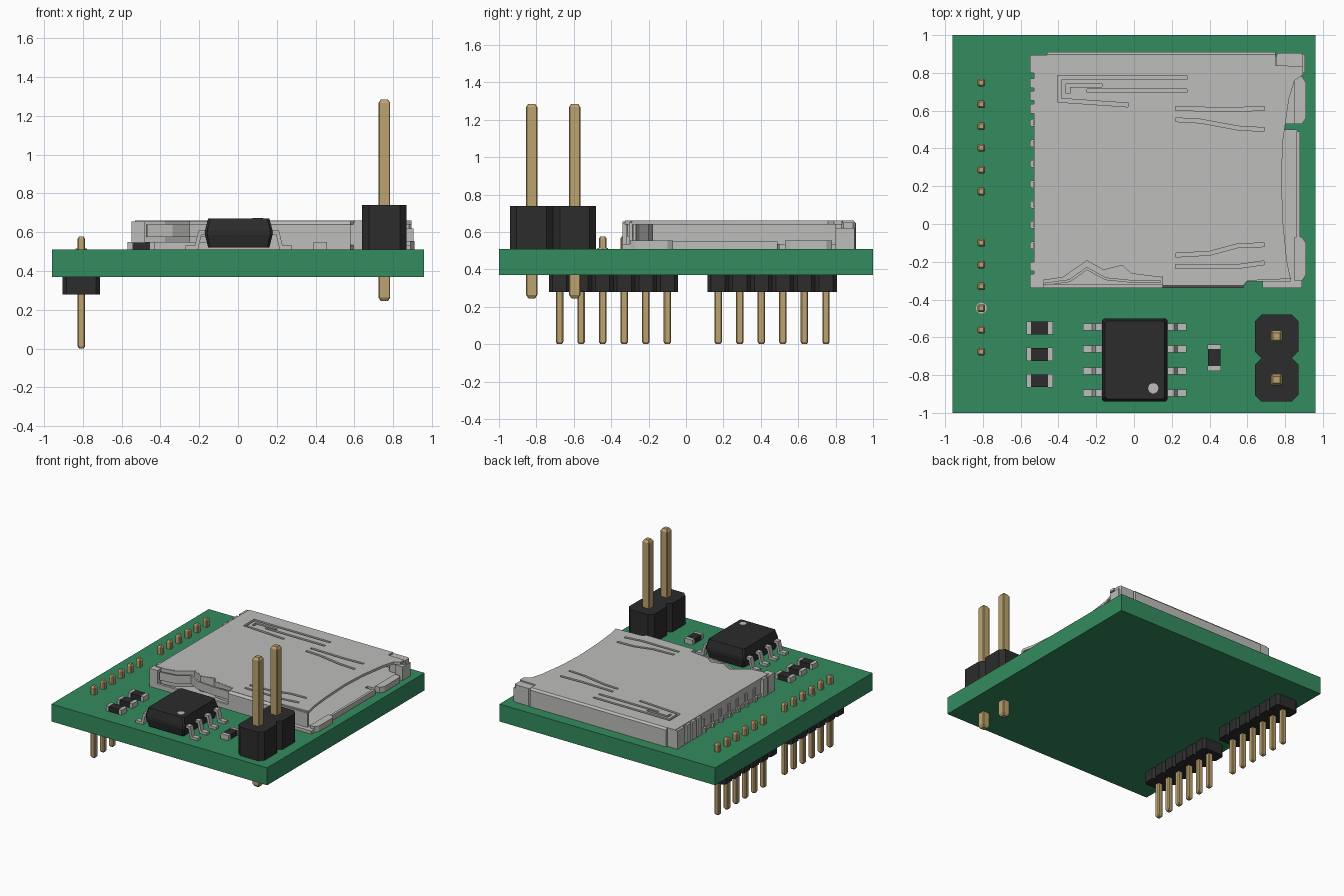
import bpy, bmesh, math
from mathutils import Vector

cube = bpy.data.objects.get("Cube")
if cube:
    bpy.data.objects.remove(cube, do_unlink=True)


def material(name, rgb):
    m = bpy.data.materials.new(name)
    m.use_nodes = True
    m.diffuse_color = (*rgb, 1)
    m.node_tree.nodes["Principled BSDF"].inputs["Base Color"].default_value = (*rgb, 1)
    return m


GREEN = material("board green", (0.033, 0.26, 0.112))
METAL = material("light metal", (0.51, 0.515, 0.50))
BLACK = material("black plastic", (0.025, 0.025, 0.025))
GOLD = material("pin gold", (0.51, 0.37, 0.16))


def finish(name, bm, mat):
    bmesh.ops.recalc_face_normals(bm, faces=bm.faces)
    me = bpy.data.meshes.new(name)
    bm.to_mesh(me)
    bm.free()
    ob = bpy.data.objects.new(name, me)
    bpy.context.collection.objects.link(ob)
    me.materials.append(mat)
    return ob


def loft(bm, rings):
    """Skin a stack of equal-length rings and cap both ends."""
    rows = [[bm.verts.new(p) for p in r] for r in rings]
    n = len(rows[0])
    for a, b in zip(rows, rows[1:]):
        for i in range(n):
            bm.faces.new((a[i], a[(i + 1) % n], b[(i + 1) % n], b[i]))
    bm.faces.new(rows[0][::-1])
    bm.faces.new(rows[-1])


PLACE = {"z": lambda a, b, h: (a, b, h), "y": lambda a, b, h: (a, h, b),
         "x": lambda a, b, h: (h, a, b)}


def add_prism(bm, pts, lo, hi, axis="z"):
    loft(bm, [[PLACE[axis](a, b, h) for a, b in pts] for h in (lo, hi)])


def prism(name, pts, lo, hi, mat, axis="z"):
    bm = bmesh.new()
    add_prism(bm, pts, lo, hi, axis)
    return finish(name, bm, mat)


def rect(x0, x1, y0, y1):
    return [(x0, y0), (x1, y0), (x1, y1), (x0, y1)]


def box(name, x0, x1, y0, y1, z0, z1, mat):
    return prism(name, rect(x0, x1, y0, y1), z0, z1, mat)


def cut_rect(cx, cy, hx, hy, c):
    """Rectangle with chamfered corners."""
    q = [(hx, -hy + c), (hx, hy - c), (hx - c, hy), (-hx + c, hy),
         (-hx, hy - c), (-hx, -hy + c), (-hx + c, -hy), (hx - c, -hy)]
    return [(cx + x, cy + y) for x, y in q]


def ribbon(path, w):
    """Outline of a mitred strip of width w along an open path."""
    p = [Vector(q) for q in path]
    left, right = [], []
    for i, q in enumerate(p):
        d0 = (q - p[i - 1]).normalized() if i else (p[1] - q).normalized()
        d1 = (p[i + 1] - q).normalized() if i < len(p) - 1 else d0
        n0, n1 = Vector((-d0.y, d0.x)), Vector((-d1.y, d1.x))
        m = (n0 + n1).normalized()
        m *= w / 2 / max(m.dot(n0), 0.4)
        left.append(tuple(q + m))
        right.append(tuple(q - m))
    return left + right[::-1]


# Circuit board
box("circuit_board", -0.96, 0.96, -1, 1, 0.37, 0.51, GREEN)


# Pin headers: scalloped plastic strip plus pins with tapered ends
def header(name, x, ys, half, pitch, chamfer, z0, z1):
    side = []
    for y in sorted(ys):
        h = pitch / 2
        side += [(half - chamfer, y - h), (half, y - h + chamfer),
                 (half, y + h - chamfer)]
    side.append((half - chamfer, max(ys) + pitch / 2))
    pts = [(x + a, b) for a, b in side] + [(x - a, b) for a, b in reversed(side)]
    prism(name, pts, z0, z1, BLACK)


def pins(name, x, ys, half, corner, z0, z1, tip):
    bm = bmesh.new()
    for y in ys:
        rings = []
        for z, s in ((z0, 0.6), (z0 + tip, 1), (z1 - tip, 1), (z1, 0.6)):
            rings.append([(a, b, z) for a, b in
                          cut_rect(x, y, half * s, half * s, corner * s)])
        loft(bm, rings)
    finish(name, bm, GOLD)


for label, start in (("rear", 0.172), ("front", -0.676)):
    ys = [start + 0.1153 * i for i in range(6)]
    header(label + "_lower_header", -0.808, ys, 0.097, 0.1153, 0.02, 0.28, 0.37)
    pins(label + "_lower_pins", -0.808, ys, 0.02, 0.006, 0.0, 0.577, 0.012)
prism("marked_pad", [(-0.808 + 0.029 * math.cos(i * math.pi / 8),
                      -0.445 + 0.029 * math.sin(i * math.pi / 8)) for i in range(16)],
      0.51, 0.515, METAL)
tall = [-0.825, -0.595]
header("upper_header", 0.755, tall, 0.115, 0.23, 0.035, 0.51, 0.74)
pins("upper_pins", 0.755, tall, 0.03, 0.004, 0.245, 1.285, 0.018)

# Memory chip with bent leads and an orientation dot
bm = bmesh.new()
loft(bm, [[(x, y, z) for x, y in cut_rect(0.004, -0.72, hx, hy, 0.012)]
          for z, hx, hy in ((0.522, 0.158, 0.207), (0.585, 0.174, 0.221),
                            (0.61, 0.174, 0.221), (0.67, 0.158, 0.207))])
finish("chip_body", bm, BLACK)
bm = bmesh.new()
for s in (-1, 1):
    lead = [(0.004 + s * x, z) for x, z in
            ((0.15, 0.598), (0.2, 0.598), (0.218, 0.522), (0.275, 0.522))]
    for i in range(4):
        y = -0.545 - 0.1163 * i
        add_prism(bm, ribbon(lead, 0.02), y - 0.019, y + 0.019, "y")
finish("chip_leads", bm, METAL)
prism("chip_dot", [(0.102 + 0.027 * math.cos(i * math.pi / 10),
                    -0.87 + 0.027 * math.sin(i * math.pi / 10)) for i in range(20)],
      0.668, 0.673, METAL)


# Small surface resistors: metal end caps around a black middle
def resistor(name, cx, cy, upright):
    for part, a0, a1, w, h, mat in (
            ("cap_a", -0.07, -0.045, 0.035, 0.55, METAL),
            ("cap_b", 0.045, 0.07, 0.035, 0.55, METAL),
            ("middle", -0.045, 0.045, 0.034, 0.548, BLACK)):
        x, y = ((-w, w), (a0, a1)) if upright else ((a0, a1), (-w, w))
        box(name + "_" + part, cx + x[0], cx + x[1], cy + y[0], cy + y[1], 0.51, h, mat)


for i, y in enumerate((-0.55, -0.69, -0.83)):
    resistor("left_resistor_%d" % (i + 1), -0.5, y, False)
resistor("right_resistor", 0.425, -0.708, True)

# Card socket floor with front lip and side tabs
prism("socket_floor", [(-0.53, -0.33), (0.58, -0.33), (0.6, -0.3), (0.86, -0.3),
                       (0.88, -0.27), (0.88, 0.48), (0.86, 0.5), (0.78, 0.5),
                       (0.78, 0.53), (0.86, 0.53), (0.88, 0.55), (0.88, 0.89),
                       (-0.53, 0.89)], 0.51, 0.535, METAL)
for label, y0, y1 in (("rear", 0.53, 0.78), ("front", -0.3, -0.07)):
    prism(label + "_entry_tab", [(0.85, y0), (0.89, y0), (0.91, y0 + 0.03),
                                 (0.91, y1 - 0.03), (0.89, y1), (0.85, y1)],
          0.51, 0.555, METAL)
box("entry_lip", 0.86, 0.88, -0.07, 0.49, 0.51, 0.55, METAL)

# Socket cover sheet with curved card opening and the front lever recess
wave = [(-0.48, -0.29), (-0.38, -0.275), (-0.25, -0.185), (-0.16, -0.235),
        (-0.06, -0.21), (-0.01, -0.255), (0.15, -0.275)]
cover = prism("socket_cover", [(-0.53, -0.29)] + wave + [
    (0.15, -0.325), (0.58, -0.325), (0.6, -0.3), (0.83, -0.29), (0.81, -0.2),
    (0.79, 0.0), (0.78, 0.25), (0.79, 0.45), (0.82, 0.66), (0.85, 0.76),
    (0.895, 0.79), (0.895, 0.835), (0.75, 0.84), (0.75, 0.895), (-0.53, 0.895)],
    0.64, 0.66, METAL)

# Spring slots cut through the cover
bm = bmesh.new()
for path in ([(0.28, 0.775), (-0.395, 0.775), (-0.395, 0.655), (-0.25, 0.645), (-0.03, 0.63)],
             [(-0.17, 0.735), (-0.35, 0.735), (-0.35, 0.69)],
             [(0.28, 0.705), (-0.25, 0.705)],
             [(0.69, 0.612), (0.5, 0.605), (0.22, 0.612)],
             [(0.22, 0.552), (0.35, 0.545), (0.55, 0.508), (0.69, 0.5)],
             [(0.69, -0.11), (0.55, -0.115), (0.4, -0.155), (0.22, -0.165)],
             [(0.69, -0.205), (0.55, -0.225), (0.22, -0.225)]):
    add_prism(bm, ribbon(path, 0.02), 0.6, 0.7)
cutter = finish("slot_cutter", bm, METAL)
cutter.hide_render = True
mod = cover.modifiers.new("slots", "BOOLEAN")
mod.operation, mod.solver, mod.object = "DIFFERENCE", "EXACT", cutter
bpy.context.view_layer.objects.active = cover
bpy.ops.object.modifier_apply(modifier=mod.name)
bpy.data.objects.remove(cutter, do_unlink=True)

# Socket side walls with bent top edges
prism("socket_rear_wall", [(0.885, 0.51), (0.91, 0.51), (0.91, 0.645), (0.897, 0.66),
                           (0.885, 0.66)], -0.46, 0.75, METAL, "x")
prism("socket_front_wall", [(-0.315, 0.51), (-0.34, 0.51), (-0.34, 0.64), (-0.325, 0.658),
                            (-0.315, 0.658)], 0.15, 0.58, METAL, "x")
box("socket_front_wall_end", 0.58, 0.83, -0.305, -0.285, 0.51, 0.65, METAL)
box("socket_front_foot", 0.68, 0.89, -0.34, -0.3, 0.51, 0.535, METAL)
box("socket_front_ledge", -0.48, 0.15, -0.34, -0.32, 0.51, 0.55, METAL)
box("socket_left_wall", -0.525, -0.505, -0.29, 0.89, 0.525, 0.642, METAL)
box("socket_rear_left_corner", -0.55, -0.46, 0.80, 0.895, 0.51, 0.655, METAL)
box("socket_front_left_corner", -0.55, -0.48, -0.34, -0.265, 0.51, 0.655, METAL)
prism("socket_rear_right_corner", cut_rect(0.825, 0.868, 0.07, 0.038, 0.012),
      0.51, 0.65, METAL)
box("socket_rear_right_foot", 0.84, 0.905, 0.8, 0.9, 0.51, 0.62, METAL)

# Card detect lever: recessed wavy wall and a loose spring strip
prism("lever_wall", ribbon(wave, 0.016), 0.53, 0.659, METAL)
prism("lever_spring", ribbon([(-0.47, -0.318), (-0.34, -0.3), (-0.25, -0.235),
                              (-0.15, -0.29), (0.0, -0.305), (0.14, -0.305)], 0.014),
      0.575, 0.64, METAL)

# Left edge contacts and retaining tabs
bm = bmesh.new()
for i in range(8):
    y = 0.535 - 0.108 * i
    add_prism(bm, cut_rect(-0.53, y, 0.02, 0.02, 0.008), 0.51, 0.545)
    add_prism(bm, rect(-0.535, -0.52, y - 0.012, y + 0.012), 0.545, 0.61)
finish("socket_contacts", bm, METAL)
bm = bmesh.new()
for y in (0.745, 0.678, 0.61, -0.225):
    add_prism(bm, rect(-0.55, -0.5, y - 0.025, y + 0.025), 0.51, 0.655)
finish("socket_left_tabs", bm, METAL)
